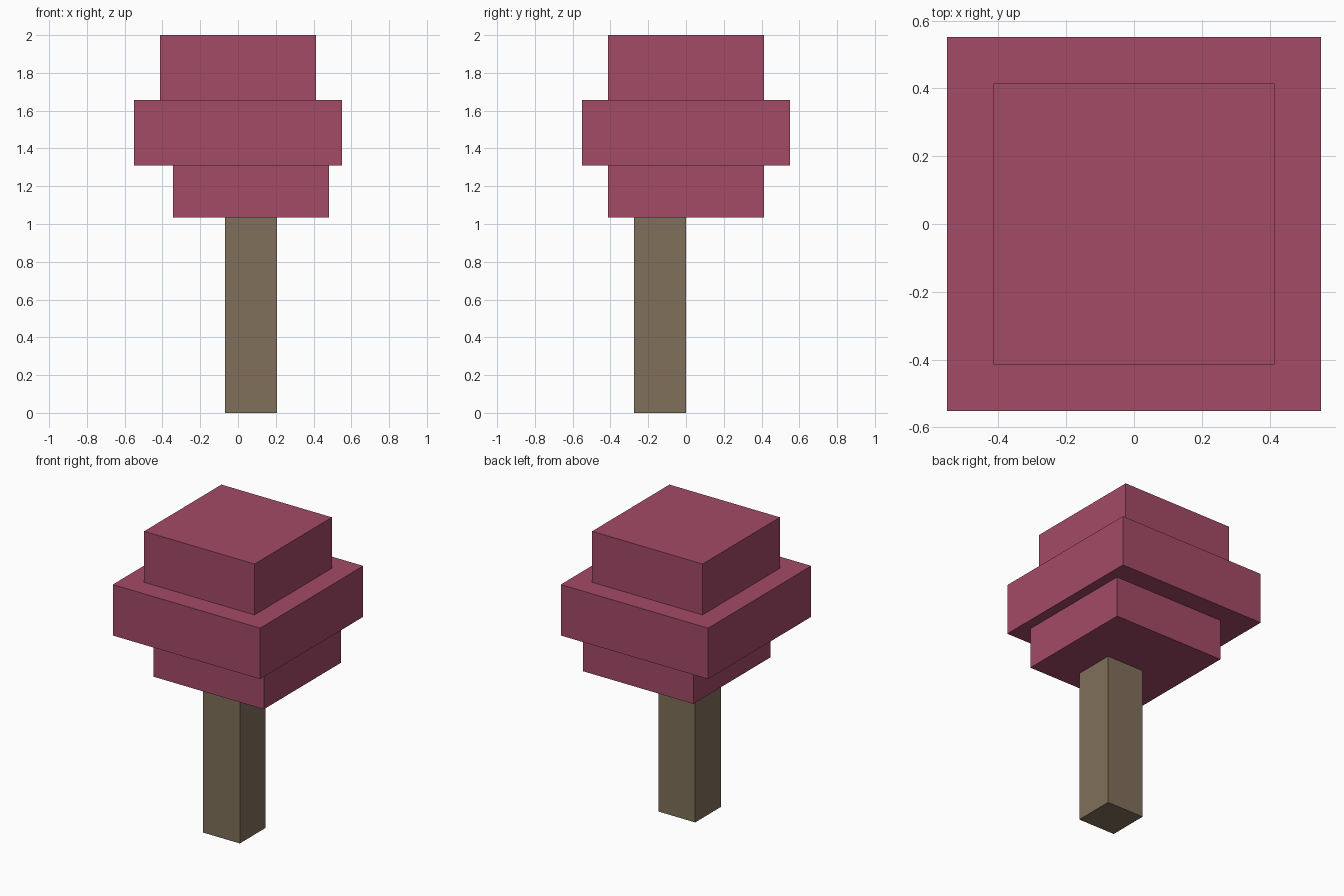
import bpy

cube = bpy.data.objects.get("Cube")
if cube:
    bpy.data.objects.remove(cube, do_unlink=True)


def make_material(name, rgb):
    mat = bpy.data.materials.new(name)
    mat.use_nodes = True
    color = (*rgb, 1.0)
    mat.diffuse_color = color
    mat.node_tree.nodes["Principled BSDF"].inputs["Base Color"].default_value = color
    return mat


def block(name, center, width, bottom, top, mat):
    """Square block standing between two heights."""
    bpy.ops.mesh.primitive_cube_add(size=1, location=(*center, (bottom + top) / 2))
    obj = bpy.context.object
    obj.name = name
    obj.scale = (width, width, top - bottom)
    bpy.ops.object.transform_apply(location=False, rotation=False, scale=True)
    obj.data.materials.append(mat)
    return obj


bark = make_material("brown bark", (0.216, 0.162, 0.102))
leaves = make_material("rose leaves", (0.372, 0.069, 0.136))

U = 2 / 29  # one grid step of the blocky style

# Off-centre trunk
block("trunk", (U, -2 * U), 4 * U, 0, 15 * U, bark)

# Three stacked foliage tiers, the lowest shifted sideways
block("lower_foliage", (U, 0), 12 * U, 15 * U, 19 * U, leaves)
block("middle_foliage", (0, 0), 16 * U, 19 * U, 24 * U, leaves)
block("top_foliage", (0, 0), 12 * U, 24 * U, 29 * U, leaves)
